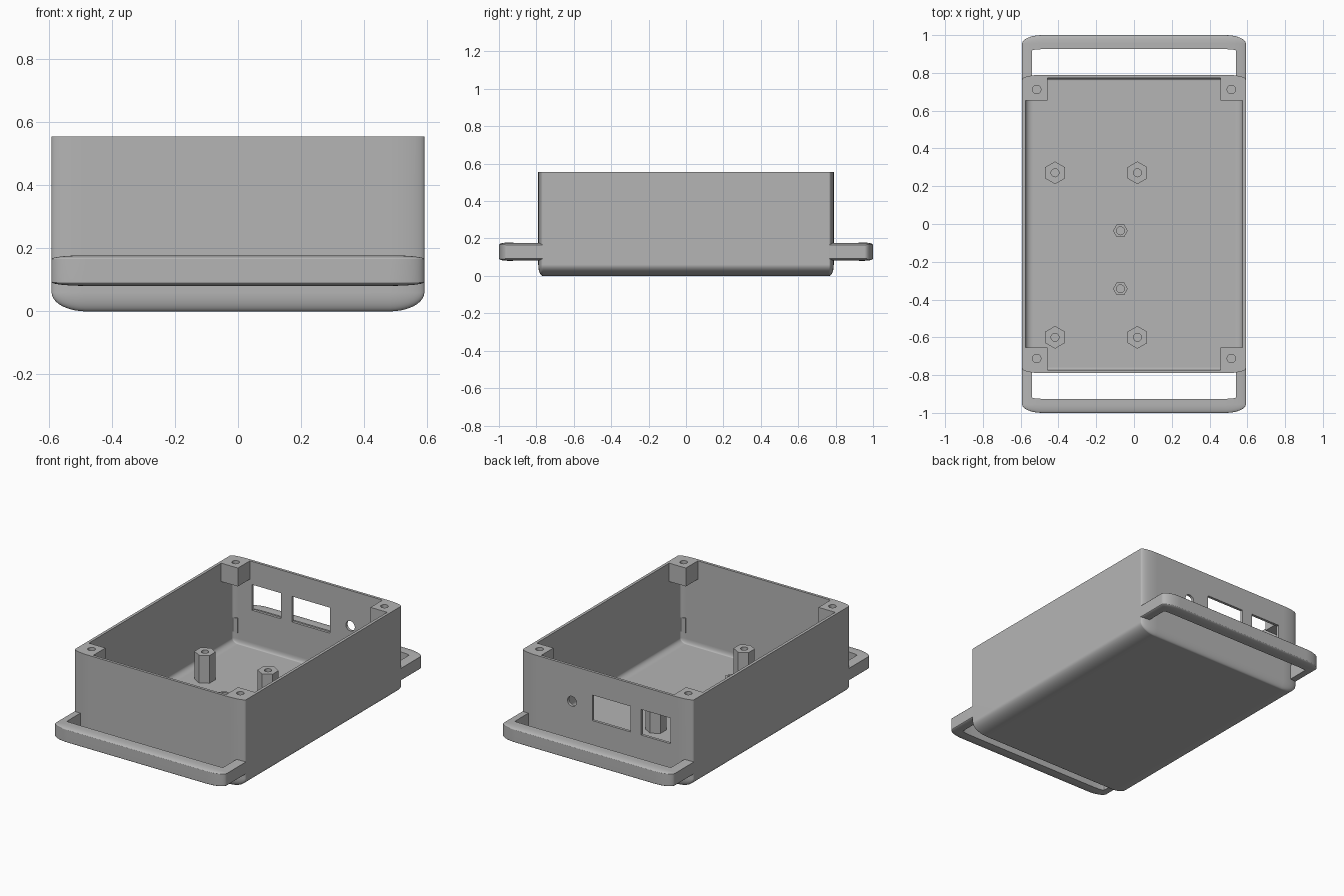
import bpy, bmesh, math
from mathutils import Matrix, Vector

if "Cube" in bpy.data.objects:
    bpy.data.objects.remove(bpy.data.objects["Cube"], do_unlink=True)

grey = bpy.data.materials.new("mid grey plastic")
grey.use_nodes = True
grey.diffuse_color = (0.46, 0.46, 0.46, 1)
grey.node_tree.nodes["Principled BSDF"].inputs["Base Color"].default_value = (0.46, 0.46, 0.46, 1)


def to_object(bm, name):
    mesh = bpy.data.meshes.new(name)
    bmesh.ops.recalc_face_normals(bm, faces=bm.faces)
    bm.to_mesh(mesh)
    bm.free()
    mesh.materials.append(grey)
    obj = bpy.data.objects.new(name, mesh)
    bpy.context.collection.objects.link(obj)
    return obj


def box(name, low, high, radii=None, segments=10):
    """Box between two corners, with elliptical rounding when radii are given."""
    low, high = Vector(low), Vector(high)
    unit = Vector(radii or (1, 1, 1))
    size = high - low
    bm = bmesh.new()
    bmesh.ops.create_cube(bm, size=1)
    bmesh.ops.scale(bm, vec=[s / u for s, u in zip(size, unit)], verts=bm.verts)
    if radii:
        bmesh.ops.bevel(bm, geom=bm.edges[:], offset=1, segments=segments,
                        profile=0.5, affect='EDGES')
    bmesh.ops.scale(bm, vec=unit, verts=bm.verts)
    bmesh.ops.translate(bm, vec=(low + high) / 2, verts=bm.verts)
    return to_object(bm, name)


def prism(name, center, radius, bottom, top, sides=32, turn=0.0, axis='Z'):
    """Upright prism, or one lying along y."""
    bm = bmesh.new()
    bmesh.ops.create_cone(bm, cap_ends=True, segments=sides, radius1=radius,
                          radius2=radius, depth=top - bottom)
    bmesh.ops.rotate(bm, matrix=Matrix.Rotation(turn, 3, 'Z'), verts=bm.verts)
    middle = (bottom + top) / 2
    if axis == 'Y':
        bmesh.ops.rotate(bm, matrix=Matrix.Rotation(math.pi / 2, 3, 'X'), verts=bm.verts)
        place = (center[0], middle, center[1])
    else:
        place = (center[0], center[1], middle)
    bmesh.ops.translate(bm, vec=place, verts=bm.verts)
    return to_object(bm, name)


def cut(target, *cutters):
    for cutter in cutters:
        mod = target.modifiers.new("cut", 'BOOLEAN')
        mod.operation = 'DIFFERENCE'
        mod.solver = 'EXACT'
        mod.object = cutter
        bpy.context.view_layer.objects.active = target
        bpy.ops.object.modifier_apply(modifier=mod.name)
        bpy.data.objects.remove(cutter, do_unlink=True)


def smooth(obj):
    bpy.ops.object.select_all(action='DESELECT')
    obj.select_set(True)
    bpy.context.view_layer.objects.active = obj
    bpy.ops.object.shade_smooth_by_angle(angle=math.radians(30))
    mod = obj.modifiers.new("even shading", 'WEIGHTED_NORMAL')
    mod.keep_sharp = True


RIM = 0.555
corners = [(sx, sy) for sx in (-1, 1) for sy in (-1, 1)]

# Cavity shape, leaving the four corner screw blocks standing
cavity = box("cavity", (-0.574, -0.773, 0.017), (0.574, 0.773, 0.9), (0.04, 0.013, 0.03), 6)
for sx, sy in corners:
    xs = sorted((sx * 0.459, sx * 0.7))
    ys = sorted((sy * 0.654, sy * 0.9))
    cut(cavity, box("block", (xs[0], ys[0], RIM - 0.115), (xs[1], ys[1], RIM)))

# Open enclosure with rounded underside
shell = box("enclosure_shell", (-0.592, -0.79, 0), (0.592, 0.79, 0.9), (0.11, 0.025, 0.06))
cut(shell, box("lid_cut", (-1, -1, RIM), (1, 1, 1.2)), cavity)

# Screw holes in the corner blocks
for sx, sy in corners:
    cut(shell, prism("screw_hole", (sx * 0.515, sy * 0.712), 0.022, RIM - 0.095, 0.7))

# Connector openings in the back wall
cut(shell,
    box("small_port", (-0.445, 0.7, 0.25), (-0.242, 0.9, 0.41)),
    box("large_port", (-0.168, 0.7, 0.25), (0.095, 0.9, 0.41)),
    prism("round_port", (0.236, 0.333), 0.031, 0.7, 0.9, axis='Y'))
smooth(shell)

# Carrying handles at both ends
handles = box("end_handles", (-0.592, -1, 0.081), (0.592, 1, 0.178), (0.11, 0.045, 0.012))
cut(handles,
    box("grip_opening", (-0.54, -0.926, -0.3), (0.54, 0.926, 0.6), (0.08, 0.008, 0.05), 6),
    box("middle_cut", (-1, -0.766, -0.2), (1, 0.766, 0.5)))
smooth(handles)


# Hexagonal board standoffs
def standoff(name, x, y, radius, top, turn):
    post = prism(name, (x, y), radius, 0.01, top, 6, turn)
    cut(post, prism("post_hole", (x, y), 0.021, 0.03, top + 0.1))
    smooth(post)


for x in (-0.418, 0.018):
    for y in (-0.6, 0.271):
        standoff("tall_standoff", x, y, 0.06, 0.19, 0)
for y in (-0.343, -0.036):
    standoff("short_standoff", -0.072, y, 0.039, 0.135, math.pi / 6)
